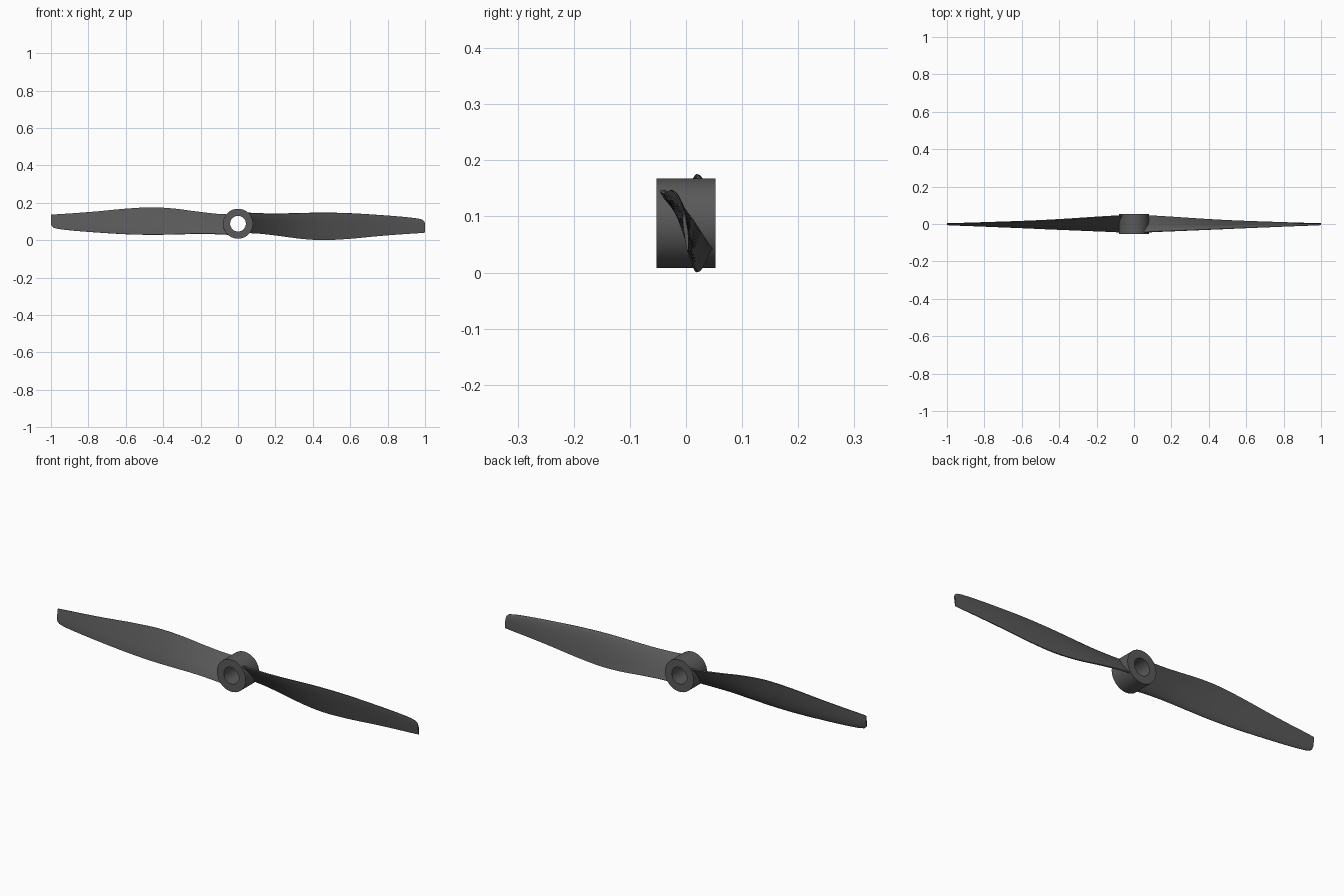
import bpy, bmesh, math
from mathutils import Vector, Matrix

if "Cube" in bpy.data.objects:
    bpy.data.objects.remove(bpy.data.objects["Cube"])

CZ = 0.088  # height of the hub axis


def finish(name, bm):
    bmesh.ops.recalc_face_normals(bm, faces=bm.faces[:])
    me = bpy.data.meshes.new(name)
    bm.to_mesh(me)
    bm.free()
    ob = bpy.data.objects.new(name, me)
    bpy.context.collection.objects.link(ob)
    mat = bpy.data.materials.get("dark_grey") or bpy.data.materials.new("dark_grey")
    mat.diffuse_color = (0.1, 0.1, 0.1, 1)
    mat.use_nodes = True
    mat.node_tree.nodes["Principled BSDF"].inputs["Base Color"].default_value = mat.diffuse_color
    me.materials.append(mat)
    bpy.ops.object.select_all(action='DESELECT')
    ob.select_set(True)
    bpy.context.view_layer.objects.active = ob
    bpy.ops.object.shade_smooth_by_angle(angle=math.radians(35))
    return ob


def loft(bm, rings, closed=False):
    n = len(rings[0])
    pairs = list(zip(rings, rings[1:]))
    if closed:
        pairs.append((rings[-1], rings[0]))
    for a, b in pairs:
        for i in range(n):
            j = (i + 1) % n
            bm.faces.new((a[i], a[j], b[j], b[i]))


# Hub: rectangular profile turned about the y axis
bm = bmesh.new()
N = 64
rings = []
for r, y in ((0.042, -0.053), (0.08, -0.053), (0.08, 0.053), (0.042, 0.053)):
    rings.append([bm.verts.new((r * math.cos(2 * math.pi * i / N), y,
                                CZ + r * math.sin(2 * math.pi * i / N))) for i in range(N)])
loft(bm, rings, closed=True)
finish("hub", bm)

# Blade stations: x, top edge z, top y, bottom edge z, bottom y, thickness
STATIONS = [
    (0.050, 0.146, -0.045, 0.040, 0.046, 0.020),
    (0.120, 0.143, -0.041, 0.036, 0.042, 0.019),
    (0.220, 0.142, -0.037, 0.024, 0.036, 0.017),
    (0.340, 0.145, -0.032, 0.008, 0.028, 0.016),
    (0.460, 0.147, -0.027, 0.001, 0.021, 0.015),
    (0.600, 0.144, -0.021, 0.008, 0.015, 0.013),
    (0.750, 0.135, -0.015, 0.022, 0.010, 0.012),
    (0.880, 0.125, -0.010, 0.032, 0.006, 0.010),
    (0.960, 0.116, -0.007, 0.037, 0.004, 0.009),
    (0.985, 0.110, -0.006, 0.039, 0.003, 0.008),
    (0.997, 0.100, -0.005, 0.040, 0.003, 0.008),
    (1.000, 0.090, -0.004, 0.040, 0.003, 0.008),
]
# Section: (chord fraction from top edge, half thickness); cambered towards the front
SECTION = [(0.0, 0.2), (0.03, 0.55), (0.12, 0.9), (0.3, 1.1), (0.55, 0.95), (0.8, 0.6), (1.0, 0.25),
           (1.0, -0.25), (0.8, -0.35), (0.55, -0.4), (0.3, -0.45), (0.08, -0.4), (0.0, -0.2)]


def hermite(a, b, ma, mb, t, h):
    t2, t3 = t * t, t * t * t
    return ((2 * t3 - 3 * t2 + 1) * a + (t3 - 2 * t2 + t) * h * ma
            + (3 * t2 - 2 * t3) * b + (t3 - t2) * h * mb)


def slope(k, c):
    a, b = STATIONS[max(k - 1, 0)], STATIONS[min(k + 1, len(STATIONS) - 1)]
    return (b[c] - a[c]) / (b[0] - a[0])


def smooth_stations():
    out = []
    for k in range(len(STATIONS) - 1):
        p, q = STATIONS[k], STATIONS[k + 1]
        h = q[0] - p[0]
        steps = 4 if q[0] < 0.97 else 1
        for s in range(steps):
            t = s / steps
            out.append([p[0] + h * t] + [hermite(p[c], q[c], slope(k, c), slope(k + 1, c), t, h)
                                         for c in range(1, 6)])
    return out + [list(STATIONS[-1])]


def blade(name, turn):
    bm = bmesh.new()
    rings = []
    for x, zt, yt, zb, yb, th in smooth_stations():
        top, bot = Vector((x, yt, zt - CZ)), Vector((x, yb, zb - CZ))
        d = (bot - top).normalized()
        nrm = d.cross(Vector((1, 0, 0)))
        if nrm.y < 0:
            nrm = -nrm
        rings.append([bm.verts.new(top.lerp(bot, u) + nrm * v * th * 0.6) for u, v in SECTION])
    loft(bm, rings)
    bm.faces.new(rings[0])
    bm.faces.new(rings[-1])
    bmesh.ops.transform(bm, verts=bm.verts[:], matrix=Matrix.Translation((0, 0, CZ))
                        @ Matrix.Rotation(turn, 4, 'Y'))
    finish(name, bm)


# Two identical blades, half a turn apart
blade("blade_right", 0)
blade("blade_left", math.pi)
